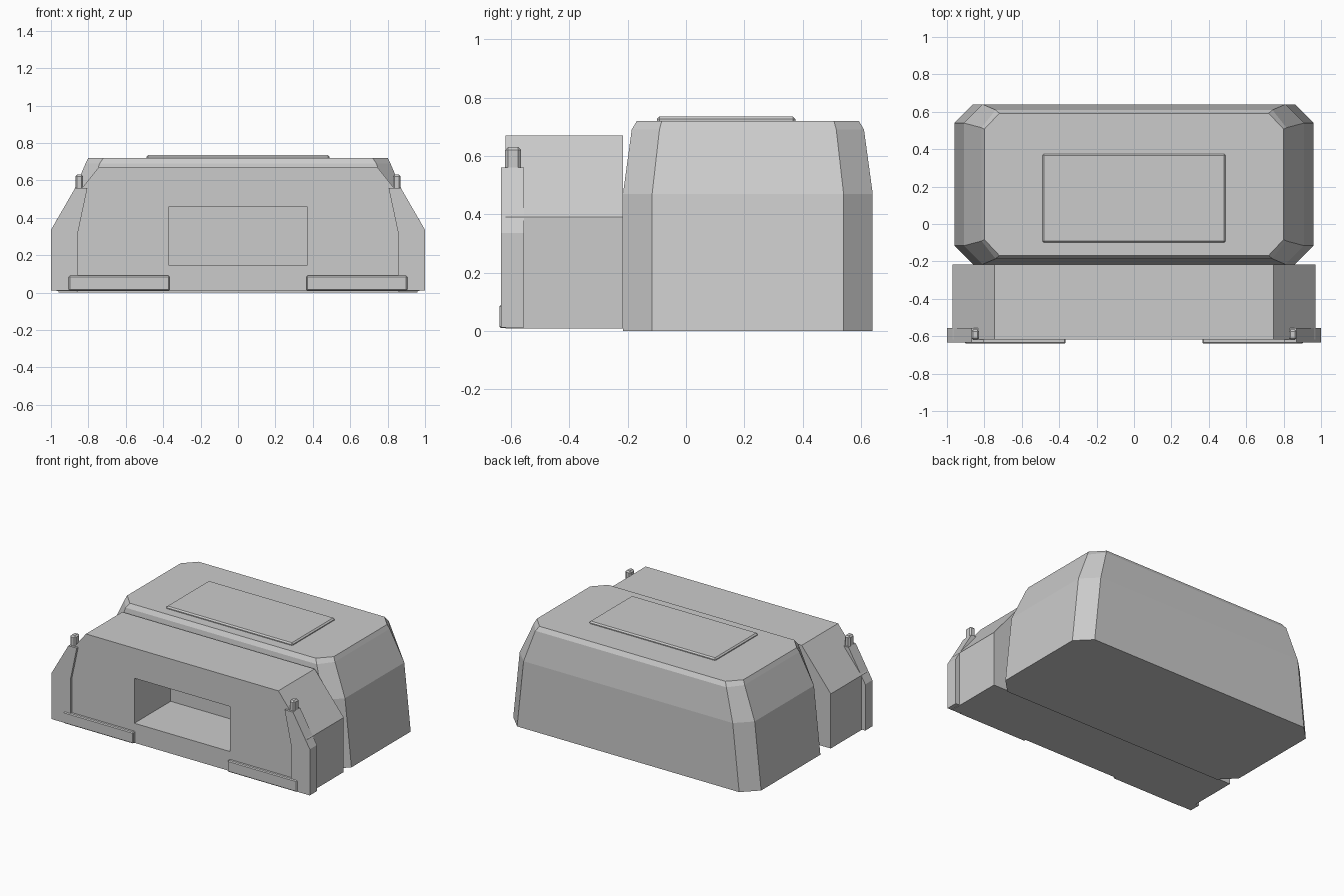
import bpy, bmesh

if "Cube" in bpy.data.objects:
    bpy.data.objects.remove(bpy.data.objects["Cube"])

grey = bpy.data.materials.new("mid grey")
grey.diffuse_color = (0.6, 0.6, 0.6, 1)
grey.use_nodes = True
grey.node_tree.nodes["Principled BSDF"].inputs["Base Color"].default_value = grey.diffuse_color


def finish(name, bm, bevel=0):
    bmesh.ops.remove_doubles(bm, verts=bm.verts, dist=1e-5)
    bmesh.ops.recalc_face_normals(bm, faces=bm.faces)
    if bevel:
        bmesh.ops.bevel(bm, geom=list(bm.edges), offset=bevel, segments=1, affect='EDGES')
    me = bpy.data.meshes.new(name)
    bm.to_mesh(me)
    bm.free()
    me.materials.append(grey)
    ob = bpy.data.objects.new(name, me)
    bpy.context.collection.objects.link(ob)
    return ob


def extrude_y(name, polys, y0, y1):
    """Extrude adjoining (x, z) polygons along y."""
    bm = bmesh.new()
    for p in polys:
        bm.faces.new([bm.verts.new((x, y0, z)) for x, z in p])
    bmesh.ops.remove_doubles(bm, verts=bm.verts, dist=1e-5)
    front = list(bm.faces)
    res = bmesh.ops.extrude_face_region(bm, geom=front, use_keep_orig=True)
    moved = [g for g in res["geom"] if isinstance(g, bmesh.types.BMVert)]
    bmesh.ops.translate(bm, verts=moved, vec=(0, y1 - y0, 0))
    return finish(name, bm)


def box(name, x, y, z, bevel):
    bm = bmesh.new()
    bmesh.ops.create_cube(bm, size=1)
    for v in bm.verts:
        v.co = [a[0] + (c + 0.5) * (a[1] - a[0]) for a, c in zip((x, y, z), v.co)]
    return finish(name, bm, bevel)


# Rear body: stacked rings with cut corners
CY = 0.212
levels = [  # z, half width, half depth, corner x, corner y
    (0.0, 0.96, 0.428, 0.10, 0.10),
    (0.47, 0.91, 0.428, 0.10, 0.10),
    (0.69, 0.815, 0.398, 0.075, 0.095),
    (0.72, 0.80, 0.380, 0.08, 0.085),
]
bm = bmesh.new()
rings = []
for z, hx, hy, cx, cy in levels:
    pts = [(hx, -hy + cy), (hx, hy - cy), (hx - cx, hy), (-hx + cx, hy),
           (-hx, hy - cy), (-hx, -hy + cy), (-hx + cx, -hy), (hx - cx, -hy)]
    rings.append([bm.verts.new((x, y + CY, z)) for x, y in pts])
for a, b in zip(rings, rings[1:]):
    for i in range(8):
        j = (i + 1) % 8
        bm.faces.new((a[i], a[j], b[j], b[i]))
bm.faces.new(rings[0][::-1])
bm.faces.new(rings[-1])
finish("rear_body", bm)

# Roof panel
box("roof_panel", (-0.49, 0.49), (-0.10, 0.375), (0.70, 0.735), 0.009)

# Front body with an open pocket reaching back to the rear body
side = [(0.97, 0.008), (0.97, 0.39), (0.745, 0.67), (0.37, 0.46), (0.37, 0.145)]
extrude_y("front_body", [
    side,
    [(-x, z) for x, z in side[::-1]],
    [(-0.97, 0.008), (0.97, 0.008), (0.37, 0.145), (-0.37, 0.145)],
    [(-0.37, 0.46), (0.37, 0.46), (0.745, 0.67), (-0.745, 0.67)],
], -0.618, -0.216)

# Mirrored front details
wing = [(1.0, 0.012), (1.0, 0.335), (0.87, 0.56), (0.805, 0.56), (0.855, 0.325), (0.855, 0.012)]
for s, tag in ((-1, "left"), (1, "right")):
    extrude_y("wing_" + tag, [[(s * x, z) for x, z in wing]], -0.634, -0.555)
    box("bumper_" + tag, sorted((s * 0.365, s * 0.905)), (-0.64, -0.60), (0.01, 0.09), 0.006)
    box("post_" + tag, sorted((s * 0.828, s * 0.87)), (-0.62, -0.565), (0.53, 0.63), 0.01)
